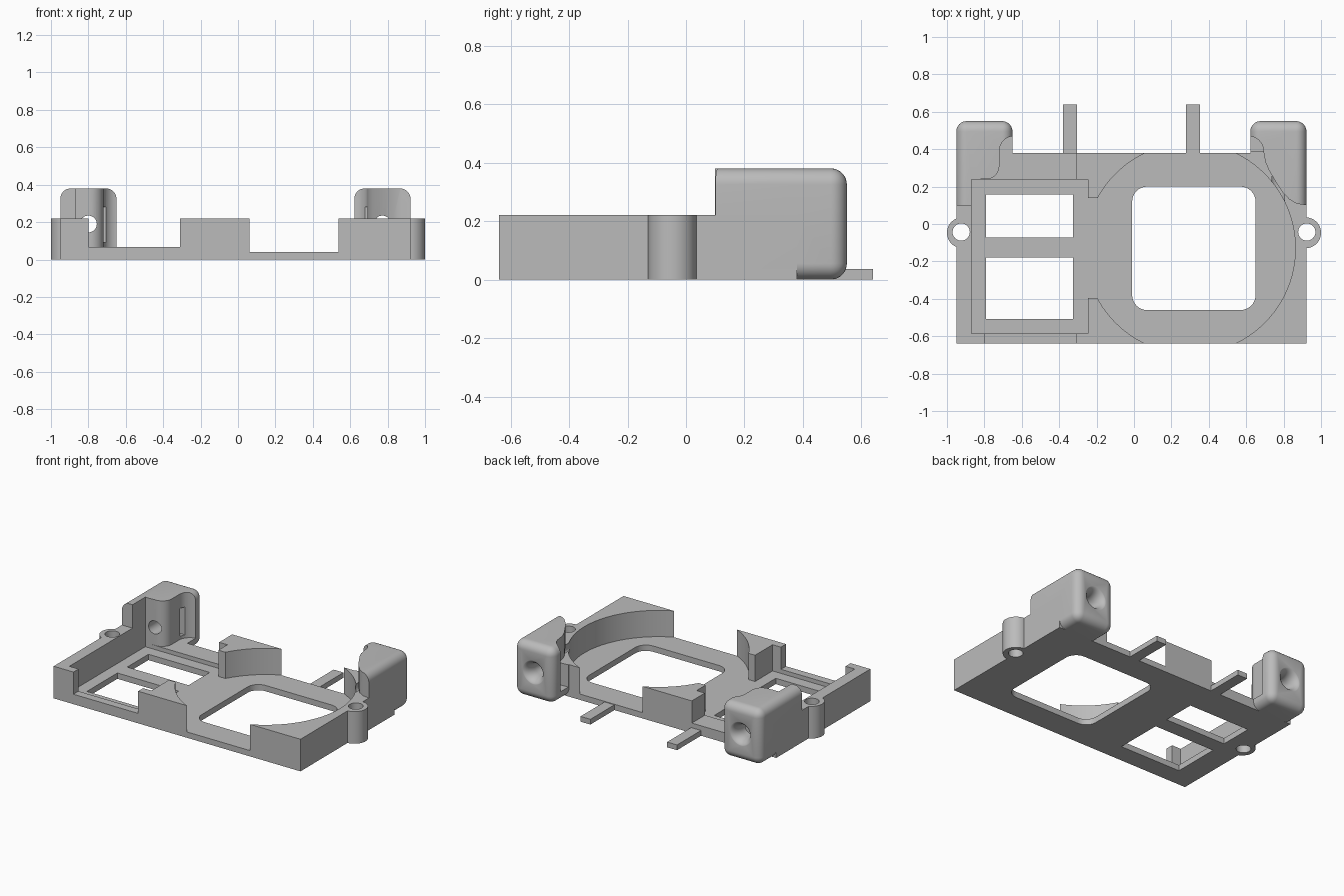
import bpy, bmesh, math

if "Cube" in bpy.data.objects:
    bpy.data.objects.remove(bpy.data.objects["Cube"])

grey = bpy.data.materials.new("plain grey")
grey.diffuse_color = (0.5, 0.5, 0.5, 1)
grey.use_nodes = True
grey.node_tree.nodes["Principled BSDF"].inputs["Base Color"].default_value = grey.diffuse_color


def finish(bm, name):
    bmesh.ops.recalc_face_normals(bm, faces=bm.faces)
    me = bpy.data.meshes.new(name)
    bm.to_mesh(me)
    bm.free()
    ob = bpy.data.objects.new(name, me)
    me.materials.append(grey)
    bpy.context.collection.objects.link(ob)
    return ob


def prism(name, pts, z0, z1):
    bm = bmesh.new()
    f = bm.faces.new([bm.verts.new((x, y, z0)) for x, y in pts])
    top = bmesh.ops.extrude_face_region(bm, geom=[f])["geom"]
    bmesh.ops.translate(bm, vec=(0, 0, z1 - z0),
                        verts=[v for v in top if isinstance(v, bmesh.types.BMVert)])
    return finish(bm, name)


def box(name, x0, x1, y0, y1, z0, z1):
    return prism(name, [(x0, y0), (x1, y0), (x1, y1), (x0, y1)], z0, z1)


def arc(cx, cy, r, a0, a1, n):
    return [(cx + r * math.cos(math.radians(a0 + (a1 - a0) * i / n)),
             cy + r * math.sin(math.radians(a0 + (a1 - a0) * i / n))) for i in range(n + 1)]


def disc(name, cx, cy, r, z0, z1, n=48):
    return prism(name, arc(cx, cy, r, 0, 360, n)[:-1], z0, z1)


def tower(name, x0, x1):
    # block rounded on every edge except those of its front face
    bm = bmesh.new()
    bmesh.ops.create_cube(bm, size=1)
    for v in bm.verts:
        v.co = (x1 if v.co.x > 0 else x0, 0.55 if v.co.y > 0 else 0.1,
                0.38 if v.co.z > 0 else 0)
    edges = [e for e in bm.edges if max(v.co.y for v in e.verts) > 0.5]
    bmesh.ops.bevel(bm, geom=edges, offset=0.055, segments=8, profile=0.5, affect='EDGES')
    return finish(bm, name)


def flared_hole(name, cx, cz):
    # round bore along y with a trumpet mouth at the back
    prof = [(0.0, 0.045)]
    for i in range(9):
        a = math.radians(85 * i / 8)
        prof.append((0.47 + 0.082 * math.sin(a), 0.045 + 0.045 * (1 - math.cos(a))))
    prof.append((0.6, 0.09))
    bm = bmesh.new()
    n = 40
    rings = [[bm.verts.new((cx + r * math.cos(2 * math.pi * k / n), y,
                            cz + r * math.sin(2 * math.pi * k / n))) for k in range(n)]
             for y, r in prof]
    for a, b in zip(rings, rings[1:]):
        for k in range(n):
            bm.faces.new((a[k], a[(k + 1) % n], b[(k + 1) % n], b[k]))
    bm.faces.new(rings[0])
    bm.faces.new(rings[-1])
    return finish(bm, name)


def combine(target, other, op):
    m = target.modifiers.new(op, 'BOOLEAN')
    m.operation, m.solver, m.object = op, 'EXACT', other
    bpy.context.view_layer.objects.active = target
    bpy.ops.object.modifier_apply(modifier=m.name)
    bpy.data.objects.remove(other, do_unlink=True)


# tray body with towers, screw ears and rear tabs
tray = box("tray", -0.95, 0.922, -0.64, 0.38, 0, 0.22)
solids = [tower("left_tower", -0.95, -0.65), tower("right_tower", 0.622, 0.922)]
solids += [disc("ear", s * 0.9175, -0.047, 0.0825, 0, 0.22) for s in (-1, 1)]
solids += [box("rear_tab", x, x + 0.075, 0.3, 0.64, 0, 0.036) for x in (-0.38, 0.277)]

# pockets, notches and openings
TOP = 0.5
left_notch = ([(-0.82, 0.2), (-0.82, 0.24)] + arc(-0.79, 0.31, 0.07, 270, 360, 10)
              + arc(-0.64, 0.39, 0.08, 180, 95, 10) + [(-0.31, 0.47), (-0.31, 0.2)])
right_notch = [(0.93, 0.09), (0.925, 0.1), (0.87, 0.108), (0.83, 0.132), (0.795, 0.17),
               (0.76, 0.222), (0.72, 0.29), (0.703, 0.33), (0.695, 0.37)]
right_notch += arc(0.612, 0.39, 0.08, 0, 85, 10) + [(0.5, 0.47), (0.5, 0.09)]
window = (arc(0.57, 0.12, 0.08, 0, 90, 8) + arc(0.07, 0.12, 0.08, 90, 180, 8)
          + arc(0.07, -0.38, 0.08, 180, 270, 8) + arc(0.57, -0.38, 0.08, 270, 360, 8))


def cutters():
    yield disc("round_pocket", 0.3, -0.13, 0.563, 0.04, TOP, 96)
    yield box("square_pocket", -0.87, -0.247, -0.585, 0.238, 0.04, TOP)
    yield box("pocket_link", -0.3, -0.19, -0.395, 0.14, 0.04, TOP)
    yield box("front_gap", -0.8, -0.31, -0.7, -0.55, 0.068, TOP)
    yield prism("left_notch", left_notch, 0.068, TOP)
    yield prism("right_notch", right_notch, 0.22, TOP)
    yield prism("right_low_notch", [(0.5, 0.38)] + arc(0.612, 0.39, 0.08, 0, 85, 10)
                + [(0.5, 0.47)], 0.068, 0.3)
    yield box("window_a", -0.79, -0.325, -0.072, 0.158, -0.1, 0.1)
    yield box("window_b", -0.79, -0.325, -0.508, -0.178, -0.1, 0.1)
    yield prism("main_window", window, -0.1, 0.1)
    for s, cx in ((-1, -0.8), (1, 0.772)):
        yield disc("screw_hole", s * 0.924, -0.043, 0.046, -0.1, TOP, 32)
        yield flared_hole("bore", cx, 0.19)
        inner = cx - s * 0.2
        yield box("slot", min(cx, inner), max(cx, inner), 0.4, 0.435, 0.09, 0.28)


for s in solids:
    combine(tray, s, 'UNION')
for c in cutters():
    combine(tray, c, 'DIFFERENCE')

tray.data.materials.clear()
tray.data.materials.append(grey)
for p in tray.data.polygons:
    p.material_index = 0
tray.select_set(True)
bpy.context.view_layer.objects.active = tray
bpy.ops.object.shade_smooth_by_angle(angle=math.radians(30))
